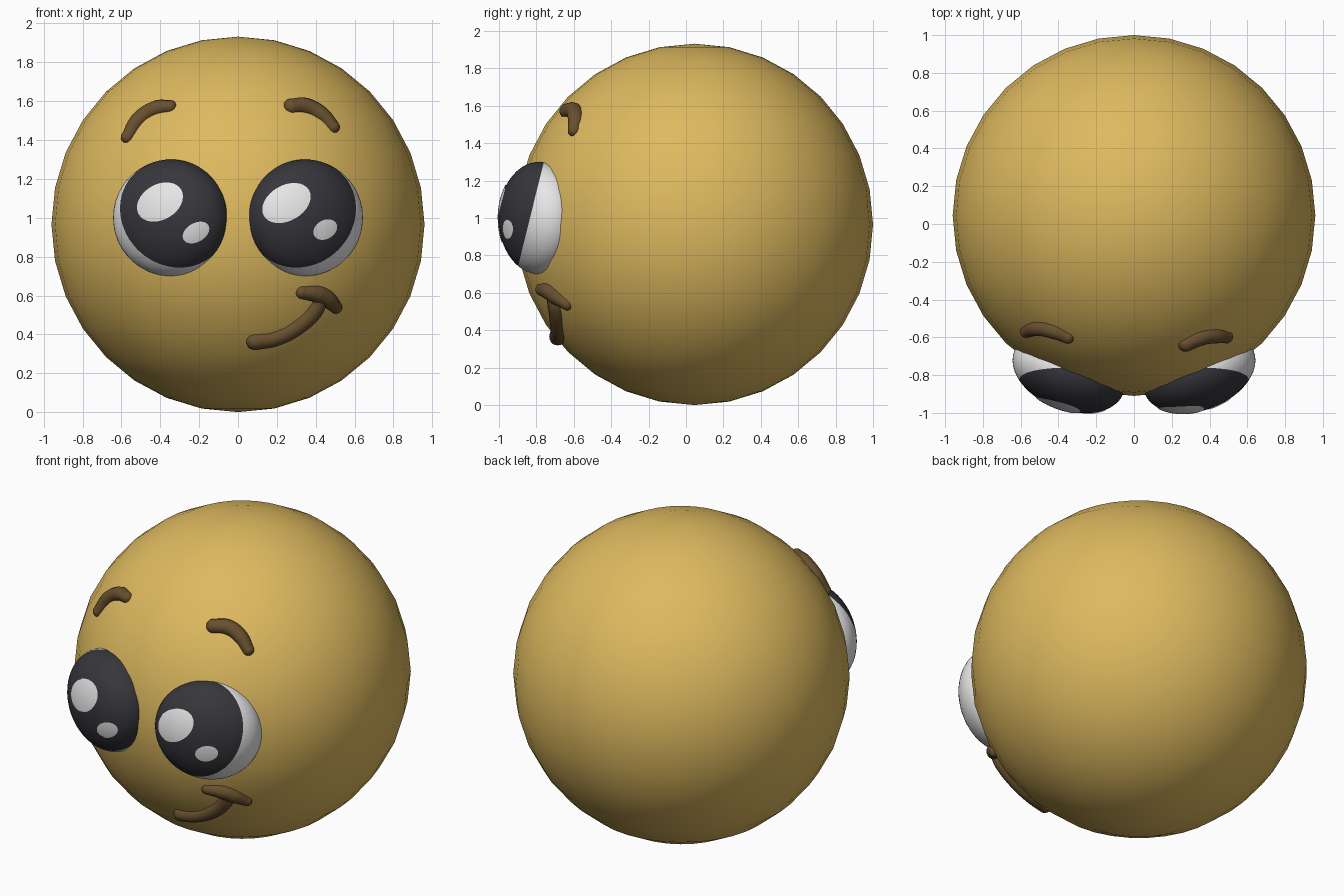
import bpy, bmesh, math
from mathutils import Matrix, Vector

cube = bpy.data.objects.get("Cube")
if cube:
    bpy.data.objects.remove(cube, do_unlink=True)

CENTRE = Vector((0, 0.045, 0.966))
RADII = Vector((0.96, 0.955, 0.966))


def material(name, rgb):
    m = bpy.data.materials.new(name)
    m.use_nodes = True
    m.diffuse_color = (*rgb, 1)
    m.node_tree.nodes["Principled BSDF"].inputs["Base Color"].default_value = (*rgb, 1)
    return m


yellow = material("warm yellow", (0.73, 0.49, 0.115))
brown = material("dark brown", (0.14, 0.08, 0.028))
white = material("eye white", (0.8, 0.8, 0.8))
black = material("iris black", (0.037, 0.037, 0.045))


def add_object(name, bm, *mats):
    mesh = bpy.data.meshes.new(name)
    for f in bm.faces:
        f.smooth = True
    bm.to_mesh(mesh)
    bm.free()
    for m in mats:
        mesh.materials.append(m)
    ob = bpy.data.objects.new(name, mesh)
    bpy.context.collection.objects.link(ob)
    return ob


def on_head(x, z):
    """Point just under the front surface of the head."""
    u, w = x / RADII.x, (z - CENTRE.z) / RADII.z
    y = CENTRE.y - RADII.y * math.sqrt(1 - u * u - w * w)
    return Vector((x, y + 0.012, z))


def stroke(name, points):
    """Round-ended tube lying on the head; points are (x, z, radius)."""
    curve = bpy.data.curves.new(name, "CURVE")
    curve.dimensions = "3D"
    curve.bevel_depth = 1
    curve.bevel_resolution = 4
    curve.resolution_u = 8
    spline = curve.splines.new("BEZIER")
    spline.bezier_points.add(len(points) - 1)
    for bp, (x, z, r) in zip(spline.bezier_points, points):
        bp.co = on_head(x, z)
        bp.radius = r
        bp.handle_left_type = bp.handle_right_type = "AUTO"
    temp = bpy.data.objects.new(name + " path", curve)
    bpy.context.collection.objects.link(temp)
    bpy.context.view_layer.update()
    tube = temp.evaluated_get(bpy.context.evaluated_depsgraph_get())
    bm = bmesh.new()
    bm.from_mesh(tube.to_mesh())
    tube.to_mesh_clear()
    bpy.data.objects.remove(temp, do_unlink=True)
    for f in bm.faces:
        f.material_index = 0
    for x, z, r in (points[0], points[-1]):
        bmesh.ops.create_uvsphere(bm, u_segments=16, v_segments=10, radius=r,
                                  matrix=Matrix.Translation(on_head(x, z)))
    bmesh.ops.recalc_face_normals(bm, faces=bm.faces)
    return add_object(name, bm, brown)


# Head
bm = bmesh.new()
bmesh.ops.create_uvsphere(bm, u_segments=32, v_segments=16, radius=1,
                          matrix=Matrix.Translation(CENTRE) @ Matrix.Diagonal((*RADII, 1)))
add_object("head", bm, yellow)


def eye(name, side):
    """Flattened ball turned outward, its front cut off as a dark iris."""
    bm = bmesh.new()
    place = (Matrix.Translation((side * 0.345, -0.785, 1.0))
             @ Matrix.Rotation(side * math.radians(21), 4, "Z")
             @ Matrix.Diagonal((0.31, 0.2, 0.3, 1)))
    bmesh.ops.create_uvsphere(bm, u_segments=48, v_segments=32, radius=1, matrix=place)
    point, normal = Vector((0, -0.76, 1.3)), Vector((0, -0.97, 0.24))
    bmesh.ops.bisect_plane(bm, geom=bm.verts[:] + bm.edges[:] + bm.faces[:],
                           plane_co=point, plane_no=normal)
    for f in bm.faces:
        f.material_index = int((f.calc_center_median() - point).dot(normal) > 0)
    return add_object(name, bm, white, black)


def glint(name, target, x, z, width, height):
    """Tilted oval disc wrapped onto the front of an eye."""
    bm = bmesh.new()
    place = (Matrix.Translation((x, -1.2, z))
             @ Matrix.Rotation(math.radians(-30), 4, "Y")
             @ Matrix.Diagonal((width, 0, height, 1))
             @ Matrix.Rotation(math.radians(90), 4, "X"))
    bmesh.ops.create_uvsphere(bm, u_segments=32, v_segments=16, radius=1)
    bmesh.ops.delete(bm, geom=[v for v in bm.verts if v.co.z < -0.01], context="VERTS")
    bmesh.ops.transform(bm, matrix=place, verts=bm.verts)
    ob = add_object(name, bm, white)
    wrap = ob.modifiers.new("wrap", "SHRINKWRAP")
    wrap.target = target
    wrap.wrap_method = "PROJECT"
    wrap.wrap_mode = "ABOVE_SURFACE"
    wrap.use_project_y = True
    wrap.offset = 0.005


# Eyes with their reflections
right_eye = eye("right_eye", -1)
left_eye = eye("left_eye", 1)
glint("right_eye_large_glint", right_eye, -0.40, 1.08, 0.125, 0.09)
glint("right_eye_small_glint", right_eye, -0.217, 0.925, 0.073, 0.048)
glint("left_eye_large_glint", left_eye, 0.25, 1.075, 0.132, 0.09)
glint("left_eye_small_glint", left_eye, 0.447, 0.94, 0.064, 0.048)

# Eyebrows
stroke("right_eyebrow", [(-0.57, 1.415, 0.033), (-0.51, 1.505, 0.043),
                         (-0.42, 1.562, 0.043), (-0.35, 1.572, 0.034)])
stroke("left_eyebrow", [(0.275, 1.572, 0.042), (0.35, 1.572, 0.045),
                        (0.43, 1.53, 0.043), (0.49, 1.467, 0.034)])

# Crooked smile and the cheek crease at its end
stroke("mouth", [(0.088, 0.365, 0.046), (0.20, 0.385, 0.044),
                 (0.32, 0.45, 0.044), (0.40, 0.53, 0.044), (0.425, 0.59, 0.036)])
stroke("cheek_crease", [(0.328, 0.617, 0.034), (0.41, 0.607, 0.046),
                        (0.46, 0.58, 0.046), (0.505, 0.538, 0.032)])
